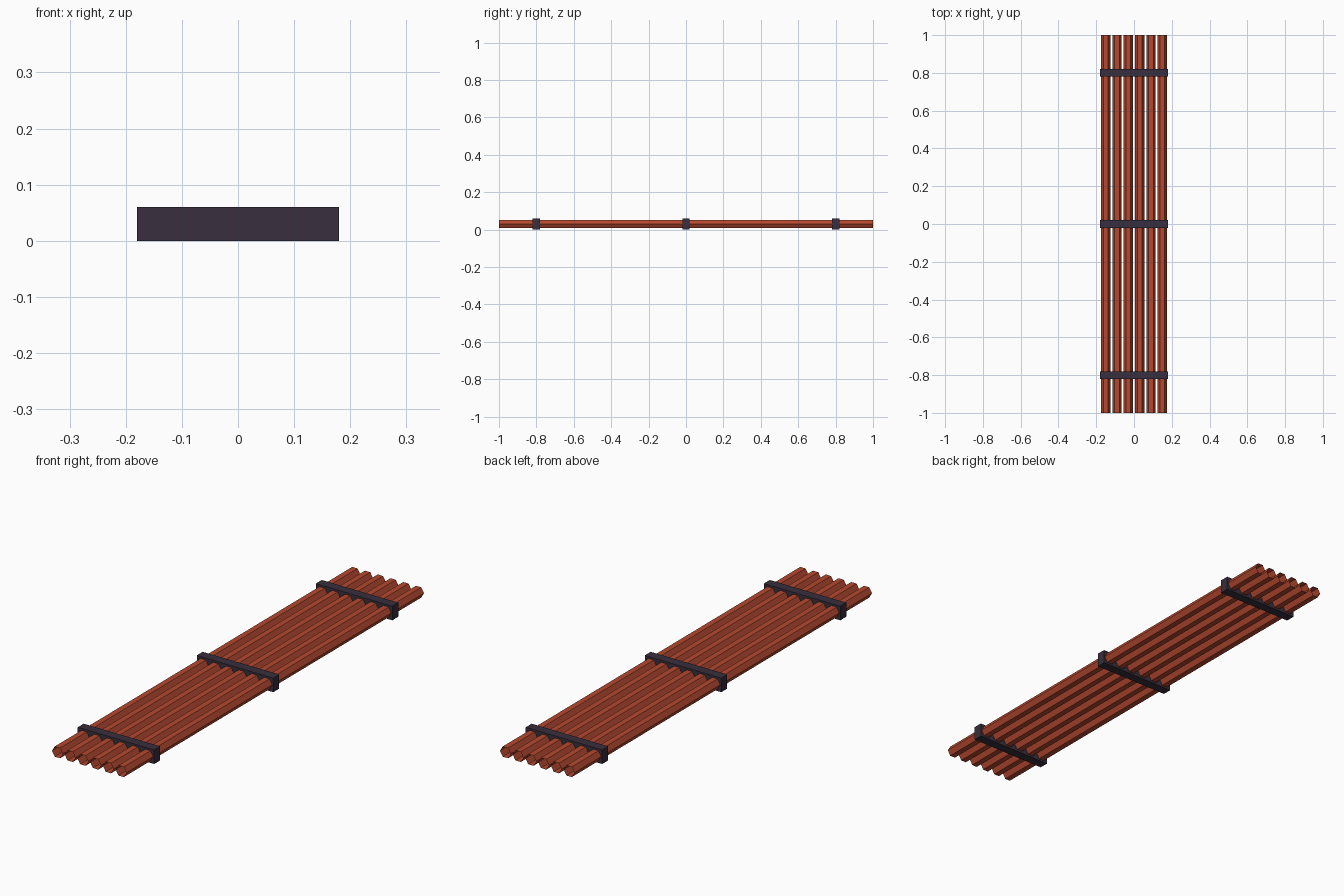
import bpy
import math

cube = bpy.data.objects.get("Cube")
if cube:
    bpy.data.objects.remove(cube, do_unlink=True)


def material(name, colour):
    m = bpy.data.materials.new(name)
    m.use_nodes = True
    m.diffuse_color = colour
    m.node_tree.nodes["Principled BSDF"].inputs["Base Color"].default_value = colour
    return m


copper = material("rusty red", (0.46, 0.065, 0.028, 1))
dark = material("dark violet grey", (0.04, 0.028, 0.047, 1))

PIPES, SPACING, HEIGHT = 6, 0.06, 0.06

# Row of open six-sided pipes lying along y, flat side up
for i in range(PIPES):
    x = (i - (PIPES - 1) / 2) * SPACING
    bpy.ops.mesh.primitive_cylinder_add(
        vertices=6, radius=0.025, depth=2, end_fill_type='NOTHING',
        location=(x, 0, HEIGHT / 2), rotation=(math.pi / 2, 0, math.pi))
    pipe = bpy.context.object
    pipe.name = f"pipe_{i + 1}"
    # Turn the section so corners point sideways
    for v in pipe.data.vertices:
        v.co.x, v.co.y = v.co.y, -v.co.x
    pipe.data.materials.append(copper)

# Clamps holding the pipes together
for name, y in (("front_clamp", -0.8), ("middle_clamp", 0), ("back_clamp", 0.8)):
    bpy.ops.mesh.primitive_cube_add(size=1, location=(0, y, HEIGHT / 2))
    clamp = bpy.context.object
    clamp.name = name
    clamp.scale = (PIPES * SPACING, 0.04, HEIGHT)
    clamp.data.materials.append(dark)
